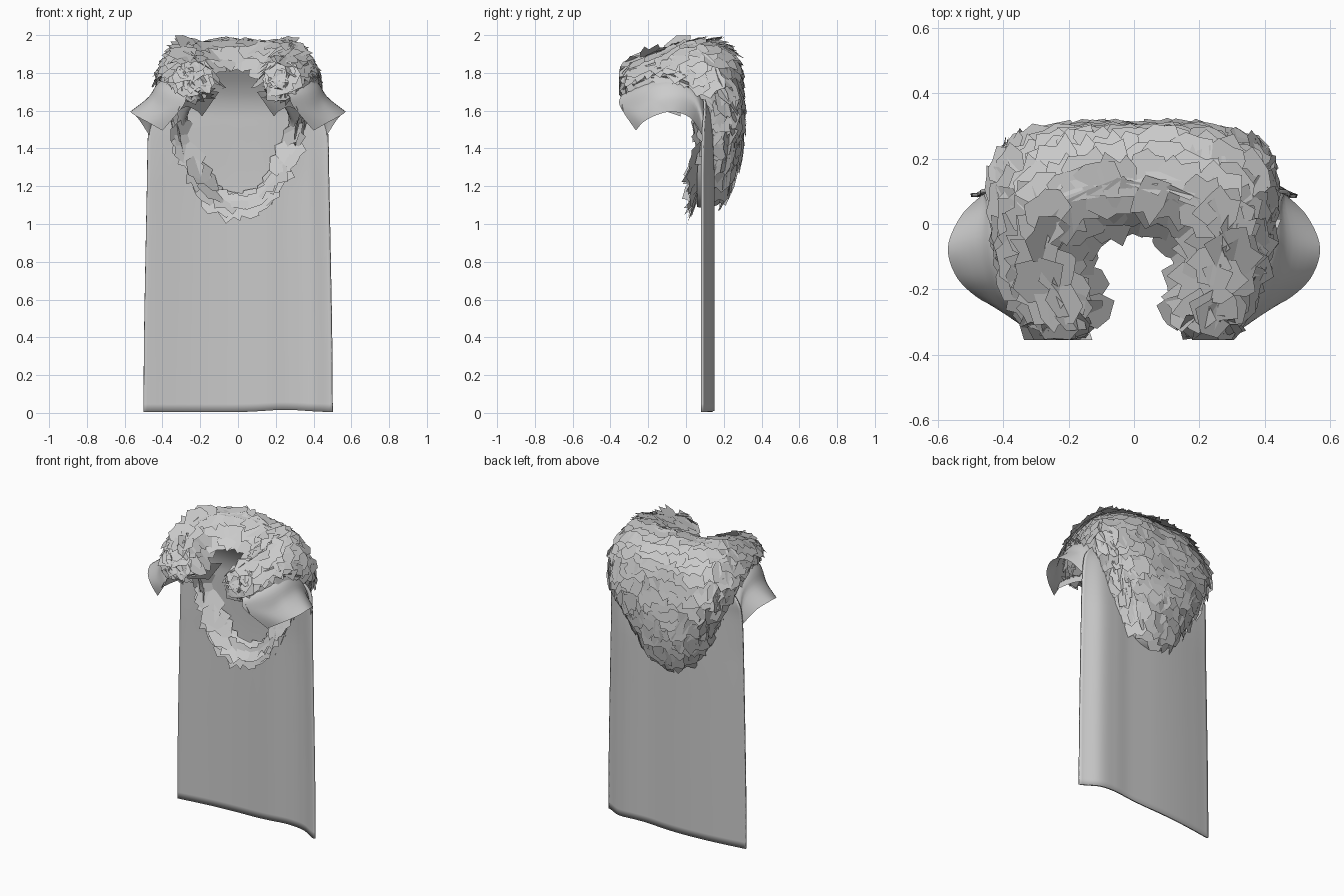
import bpy, bmesh, math, random
from mathutils import Vector
random.seed(4)

grey = bpy.data.materials.new("cloth_grey")
grey.diffuse_color = (0.6, 0.6, 0.6, 1)


def finish(name, bm, smooth=None):
    me = bpy.data.meshes.new(name)
    bm.to_mesh(me)
    bm.free()
    ob = bpy.data.objects.new(name, me)
    bpy.context.collection.objects.link(ob)
    me.materials.append(grey)
    if smooth:
        bpy.ops.object.select_all(action='DESELECT')
        bpy.context.view_layer.objects.active = ob
        ob.select_set(True)
        bpy.ops.object.shade_smooth_by_angle(angle=math.radians(smooth))
    return ob


def spline(pts, t):
    """Smooth curve through pts, t runs from 0 to len(pts) - 1."""
    n = len(pts) - 1
    i = max(0, min(int(t), n - 1))
    f = t - i
    p = [Vector(pts[max(0, min(n, i + k))]) for k in (-1, 0, 1, 2)]
    return 0.5 * (2 * p[1] + (p[2] - p[0]) * f
                  + (2 * p[0] - 5 * p[1] + 4 * p[2] - p[3]) * f ** 2
                  + (3 * p[1] - p[0] - 3 * p[2] + p[3]) * f ** 3)


def grid(func, nu, nv):
    bm = bmesh.new()
    vs = [[bm.verts.new(func(i / nu, j / nv)) for j in range(nv + 1)] for i in range(nu + 1)]
    for i in range(nu):
        for j in range(nv):
            bm.faces.new((vs[i][j], vs[i + 1][j], vs[i + 1][j + 1], vs[i][j + 1]))
    return bm


# Hanging cape: side outline (half width, y, z) from hem to neck
CAPE = [(0.50, 0.115, 0.0), (0.497, 0.115, 0.4), (0.49, 0.115, 0.8), (0.482, 0.115, 1.2),
        (0.475, 0.112, 1.5), (0.45, 0.11, 1.62), (0.33, 0.08, 1.72), (0.17, 0.01, 1.83)]
# Depth of the soft folds from left edge to right edge
FOLDS = [(-0.027, 0, 0), (-0.012, 0, 0), (0.002, 0, 0), (0.012, 0, 0), (0.018, 0, 0),
         (0.02, 0, 0), (0.022, 0, 0), (0.03, 0, 0), (0.024, 0, 0), (-0.03, 0, 0)]


def cape_point(u, v):
    w, y, z = spline(CAPE, v * 7)
    s = 2 * u - 1
    flat = 1 if v < 0.45 else max(0, 1 - (v - 0.45) / 0.4)
    y += spline(FOLDS, u * 9).x * flat
    z += max(0, 1 - v * 7) * (0.004 + 0.012 * math.exp(-((s - 0.5) / 0.3) ** 2))  # uneven hem
    return Vector((s * w, y, z))


cape = finish("cape", grid(cape_point, 60, 42), 50)
sol = cape.modifiers.new("thickness", 'SOLIDIFY')
sol.thickness = 0.012
sol.offset = 0

# Flared shoulder flaps: rails from under the fur out to the flared rim
FLAP = [
    [(0.30, 0.12, 1.72), (0.30, 0.06, 1.80), (0.30, -0.03, 1.82), (0.29, -0.13, 1.81), (0.26, -0.23, 1.77), (0.22, -0.31, 1.70)],
    [(0.45, 0.10, 1.54), (0.43, 0.06, 1.68), (0.42, -0.04, 1.745), (0.41, -0.14, 1.745), (0.37, -0.24, 1.715), (0.27, -0.34, 1.68)],
    [(0.46, 0.095, 1.50), (0.46, 0.045, 1.63), (0.475, -0.05, 1.67), (0.46, -0.16, 1.655), (0.41, -0.25, 1.61), (0.29, -0.35, 1.625)],
    [(0.47, 0.085, 1.47), (0.53, 0.025, 1.56), (0.57, -0.07, 1.595), (0.545, -0.16, 1.575), (0.48, -0.225, 1.54), (0.40, -0.265, 1.495)],
]
# Inner edges of the cape's front, tucked below the fur
FACING = [
    [(0.10, -0.02, 1.70), (0.17, -0.10, 1.70), (0.24, -0.22, 1.69), (0.29, -0.34, 1.66)],
    [(0.19, -0.03, 1.57), (0.22, -0.12, 1.60), (0.27, -0.23, 1.62), (0.32, -0.34, 1.60)],
]


def loft(rails, side):
    def f(u, v):
        n = len(rails[0]) - 1
        p = spline([spline(r, u * n) for r in rails], v * (len(rails) - 1))
        return Vector((p.x * side, p.y, p.z))
    return f


for side, tag in ((1, "right"), (-1, "left")):
    finish("shoulder_flap_" + tag, grid(loft(FLAP, side), 24, 14), 60)
    finish("front_facing_" + tag, grid(loft(FACING, side), 10, 3), 60)

# Fur mantle: half rails from back centre to front tip, neck edge first
FUR = [
    [(0, 0.0, 1.84), (0.10, -0.02, 1.83), (0.15, -0.09, 1.80), (0.14, -0.20, 1.77), (0.13, -0.27, 1.75)],
    [(0, 0.12, 1.965), (0.17, 0.09, 1.955), (0.26, -0.01, 1.95), (0.26, -0.15, 1.90), (0.21, -0.27, 1.85)],
    [(0, 0.25, 1.87), (0.21, 0.23, 1.88), (0.35, 0.10, 1.88), (0.36, -0.12, 1.85), (0.28, -0.30, 1.80)],
    [(0, 0.29, 1.62), (0.23, 0.275, 1.66), (0.40, 0.19, 1.71), (0.385, -0.10, 1.78), (0.28, -0.30, 1.74)],
    [(0, 0.28, 1.36), (0.18, 0.26, 1.41), (0.34, 0.20, 1.53), (0.37, -0.06, 1.74), (0.24, -0.29, 1.70)],
    [(0, 0.19, 1.12), (0.13, 0.18, 1.17), (0.27, 0.13, 1.36), (0.35, 0.04, 1.69), (0.19, -0.28, 1.70)],
    [(0, 0.06, 1.09), (0.12, 0.06, 1.13), (0.24, 0.06, 1.29), (0.30, 0.08, 1.52), (0.19, -0.24, 1.71)],
    [(0, 0.10, 1.16), (0.12, 0.10, 1.20), (0.20, 0.10, 1.34), (0.27, 0.10, 1.55), (0.19, -0.20, 1.73)],
]
TIP = (0.20, -0.32, 1.77)


def fur_point(u, v):
    """u from -1 to 1 round the neck, v from 0 to 7 across the rails."""
    half = [spline(r + [TIP], abs(u) * 5) for r in FUR]
    p = spline(half, v)
    return Vector((math.copysign(p.x, u) if abs(u) > 1e-6 else 0, p.y, p.z))


finish("fur_base", grid(lambda u, v: fur_point(2 * u - 1, v * 7), 48, 42), 60)

# Jagged overlapping tufts laid in rows on the mantle
OUTLINE = [(-0.45, 0), (0.45, 0), (0.58, 0.55), (0.36, 1.0), (0.05, 0.88), (-0.32, 0.98), (-0.56, 0.6)]


def add_tuft(bm, u, v, size):
    e = 0.02
    p = fur_point(u, v)
    du = fur_point(min(u + e, 1), v) - fur_point(max(u - e, -1), v)
    dv = fur_point(u, min(v + 0.1, 7)) - fur_point(u, max(v - 0.1, 0))
    n = du.cross(dv)
    if n.length < 1e-7:
        return
    n.normalize()
    along = dv.normalized() * (-1 if v < 0.9 or v > 5.6 else 1)
    if abs(u) > 0.68:                                # front ends hang straight down
        down = Vector((0, 0, -1)) - n * -n.z
        if down.length > 0.35:
            along = down.normalized()
    across = along.cross(n).normalized()
    along = (along + across * random.uniform(-0.3, 0.3)).normalized()
    across = along.cross(n).normalized()
    w = size * random.uniform(0.85, 1.25)
    length = size * random.uniform(0.85, 1.2)
    lift, roll = random.uniform(0.008, 0.03), random.uniform(-0.012, 0.012)
    ring = []
    for a, b in OUTLINE:
        a += random.uniform(-0.1, 0.1)
        b += random.uniform(-0.12, 0.12) if b else 0
        q = p + across * (a * w) + along * ((b - 0.35) * length) + n * (0.004 + b * lift + a * roll)
        q.z = min(q.z, 2.0)
        q.y = max(-0.355, min(q.y, 0.355))
        ring.append(bm.verts.new(q))
    bm.faces.new(ring)


bm = bmesh.new()
ROWS = [0.15, 0.5, 0.85, 1.15, 1.4, 1.65, 1.9, 2.15, 2.4, 2.65, 2.9, 3.15, 3.4, 3.65,
        3.9, 4.15, 4.4, 4.65, 4.9, 6.15, 6.5]
for k, v in enumerate(ROWS):
    line = [fur_point(i / 40 - 1, v) for i in range(81)]
    run, nxt = 0, 0.045 * (k % 2) + 0.01
    for i in range(80):
        run += (line[i + 1] - line[i]).length
        if run > nxt:
            u = (i + 0.5) / 40 - 1 + random.uniform(-0.01, 0.01)
            # lower rows stop beside the neck opening
            if abs(u) < 0.96 and not (v > 5.6 and abs(u) > 0.58) and not (v > 4 and abs(u) > 0.84):
                add_tuft(bm, u, v + random.uniform(-0.07, 0.07), 0.125 if v > 5.6 else 0.115)
            nxt += 0.08
finish("fur_tufts", bm)
